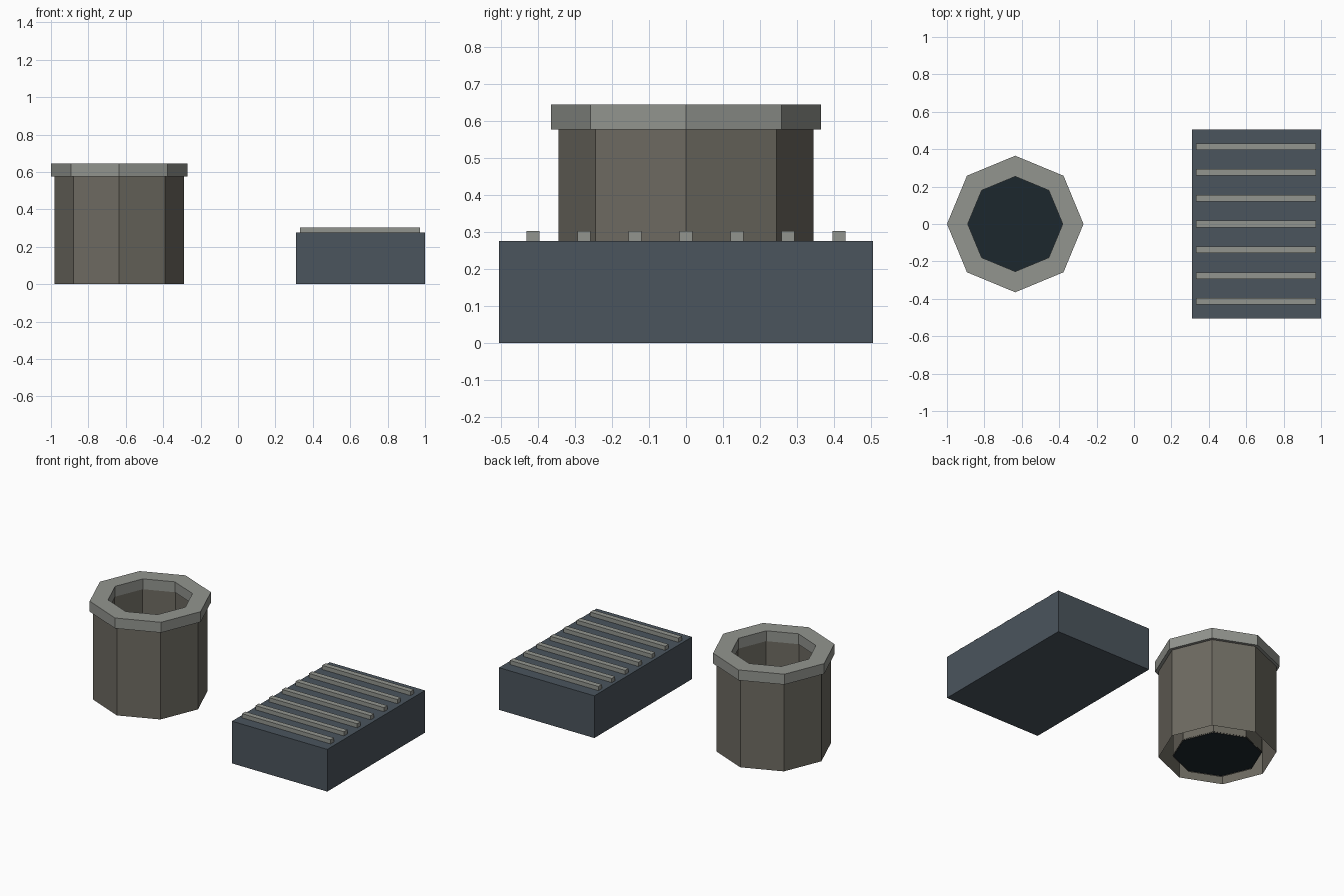
import bpy, bmesh, math

if "Cube" in bpy.data.objects:
    bpy.data.objects.remove(bpy.data.objects["Cube"])

def material(name, rgb):
    m = bpy.data.materials.new(name)
    m.diffuse_color = (*rgb, 1)
    m.use_nodes = True
    m.node_tree.nodes["Principled BSDF"].inputs["Base Color"].default_value = m.diffuse_color
    return m

stone = material("brown_stone", (0.155, 0.145, 0.12))
trim = material("pale_trim", (0.29, 0.30, 0.275))
slate = material("slate", (0.07, 0.09, 0.11))
dark = material("dark_base", (0.012, 0.02, 0.027))

SIDES = 8
CX = -0.635

def finish(bm, name, mat):
    me = bpy.data.meshes.new(name)
    bm.to_mesh(me)
    bm.free()
    me.materials.append(mat)
    ob = bpy.data.objects.new(name, me)
    bpy.context.collection.objects.link(ob)
    return ob

def ring(bm, r, z):
    return [bm.verts.new((CX + r * math.cos(2 * math.pi * i / SIDES),
                          r * math.sin(2 * math.pi * i / SIDES), z))
            for i in range(SIDES)]

def lathe(name, profile, mat, closed=False):
    """Sweep an (r, z) profile around the well axis in flat sides."""
    bm = bmesh.new()
    rings = [ring(bm, r, z) for r, z in profile]
    pairs = list(zip(rings, rings[1:]))
    if closed:
        pairs.append((rings[-1], rings[0]))
    for a, b in pairs:
        for i in range(SIDES):
            j = (i + 1) % SIDES
            bm.faces.new((a[i], a[j], b[j], b[i]))
    return finish(bm, name, mat)

def box(name, x0, x1, y0, y1, z0, z1, mat):
    bm = bmesh.new()
    bmesh.ops.create_cube(bm, size=1)
    for v in bm.verts:
        v.co = (x1 if v.co.x > 0 else x0,
                y1 if v.co.y > 0 else y0,
                z1 if v.co.z > 0 else z0)
    return finish(bm, name, mat)

# Octagonal shaft: open outer wall and inner lining
lathe("shaft_outer_wall", [(0.345, 0), (0.345, 0.577)], stone)
lathe("shaft_inner_wall", [(0.26, 0.577), (0.26, 0.0)], stone)

# Overhanging rim
lathe("shaft_rim", [(0.365, 0.577), (0.365, 0.645), (0.254, 0.645), (0.254, 0.577)],
      trim, closed=True)

# Dark floor of the shaft
bm = bmesh.new()
bm.faces.new(ring(bm, 0.262, 0.006))
finish(bm, "shaft_floor", dark)

# Vent block with seven raised slats
box("vent_block", 0.31, 1.0, -0.505, 0.505, 0, 0.276, slate)
for i in range(7):
    y = (i - 3) * 0.138
    box(f"vent_slat_{i + 1}", 0.332, 0.972, y - 0.0175, y + 0.0175, 0.268, 0.303, trim)
